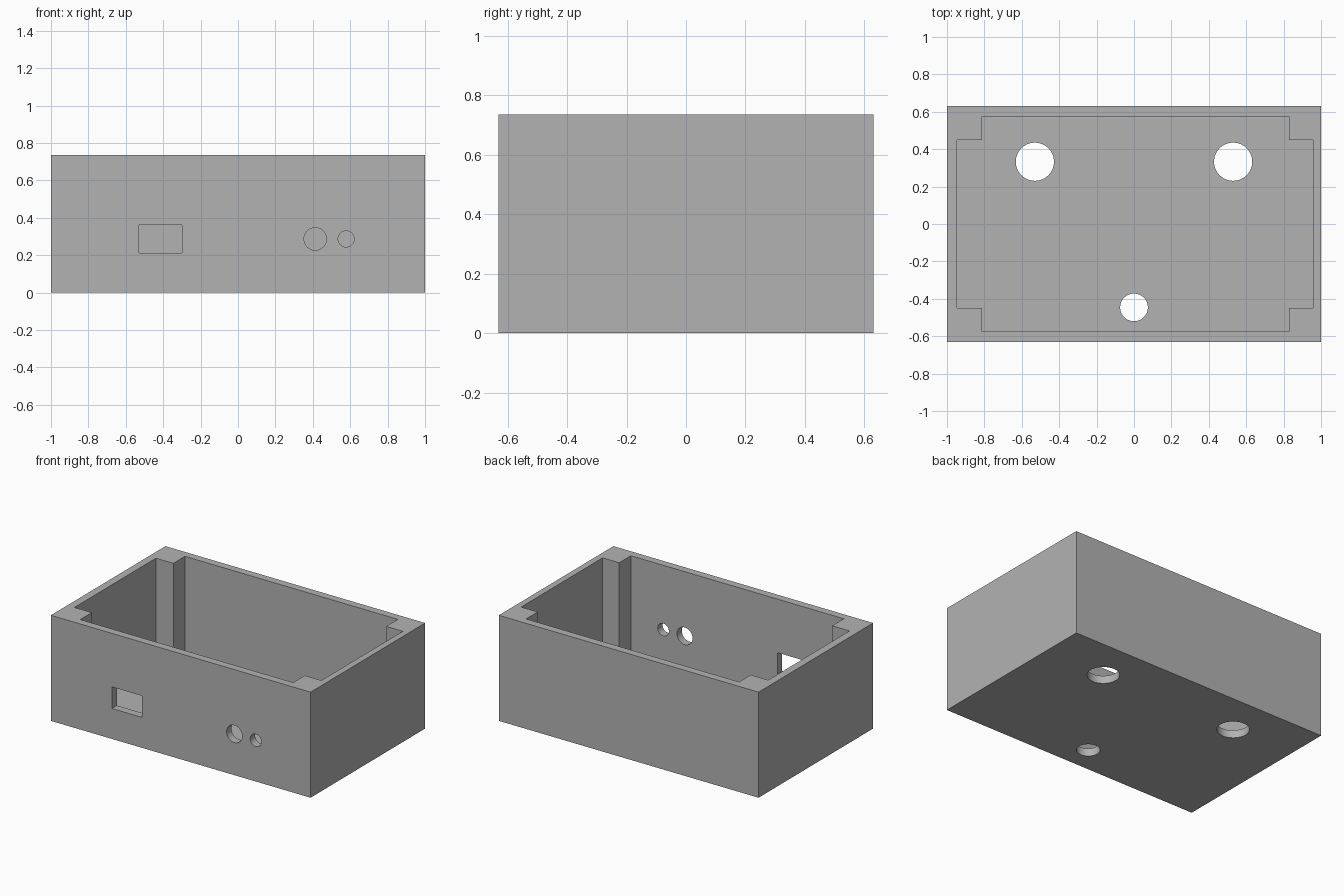
import bpy
import bmesh
from math import pi
from mathutils import Matrix, Vector

cube = bpy.data.objects.get("Cube")
if cube:
    bpy.data.objects.remove(cube, do_unlink=True)

WIDTH, DEPTH, HEIGHT = 2.0, 1.26, 0.735
WALL = 0.054

grey = bpy.data.materials.new("plain grey")
grey.use_nodes = True
grey.diffuse_color = (0.45, 0.45, 0.45, 1)
grey.node_tree.nodes["Principled BSDF"].inputs["Base Color"].default_value = grey.diffuse_color


def make_object(name, bm):
    bmesh.ops.recalc_face_normals(bm, faces=bm.faces[:])
    mesh = bpy.data.meshes.new(name)
    bm.to_mesh(mesh)
    bm.free()
    mesh.materials.append(grey)
    obj = bpy.data.objects.new(name, mesh)
    bpy.context.collection.objects.link(obj)
    return obj


def box(name, low, high):
    low, high = Vector(low), Vector(high)
    bm = bmesh.new()
    matrix = Matrix.Translation((low + high) / 2) @ Matrix.Diagonal((*(high - low), 1))
    bmesh.ops.create_cube(bm, size=1, matrix=matrix)
    return make_object(name, bm)


def cylinder(name, centre, radius, along_y=False):
    bm = bmesh.new()
    turn = Matrix.Rotation(pi / 2 if along_y else 0, 4, "X")
    bmesh.ops.create_cone(bm, cap_ends=True, segments=64, radius1=radius, radius2=radius,
                          depth=0.3, matrix=Matrix.Translation(centre) @ turn)
    return make_object(name, bm)


def cavity():
    # Rectangular pocket with a square step left solid at each corner
    x0, x1, y = -0.946, 0.956, 0.576
    px0, px1, py = -0.812, 0.828, 0.448
    outline = [(px0, -y), (px1, -y), (px1, -py), (x1, -py), (x1, py), (px1, py),
               (px1, y), (px0, y), (px0, py), (x0, py), (x0, -py), (px0, -py)]
    bm = bmesh.new()
    face = bm.faces.new([bm.verts.new((*p, WALL)) for p in outline])
    top = bmesh.ops.extrude_face_region(bm, geom=[face])["geom"]
    bmesh.ops.translate(bm, vec=(0, 0, HEIGHT),
                        verts=[v for v in top if isinstance(v, bmesh.types.BMVert)])
    return make_object("cavity_cutter", bm)


# Open enclosure
case = box("enclosure", (-WIDTH / 2, -DEPTH / 2, 0), (WIDTH / 2, DEPTH / 2, HEIGHT))
cutters = [cavity()]

# Front wall openings: rectangular port and two round ones
cutters.append(box("port_cutter", (-0.53, -0.75, 0.212), (-0.30, -0.5, 0.362)))
for x, radius in ((0.413, 0.06), (0.578, 0.043)):
    cutters.append(cylinder("front_hole_cutter", (x, -DEPTH / 2, 0.287), radius, True))

# Floor holes
for x, y, radius in ((-0.53, 0.333, 0.102), (0.53, 0.333, 0.102), (0, -0.446, 0.074)):
    cutters.append(cylinder("floor_hole_cutter", (x, y, 0), radius))

# Cut everything out and keep only the finished case
for cutter in cutters:
    mod = case.modifiers.new(cutter.name, "BOOLEAN")
    mod.operation = "DIFFERENCE"
    mod.solver = "EXACT"
    mod.object = cutter
bpy.context.view_layer.objects.active = case
case.select_set(True)
for mod in list(case.modifiers):
    bpy.ops.object.modifier_apply(modifier=mod.name)
for cutter in cutters:
    bpy.data.objects.remove(cutter, do_unlink=True)

bpy.ops.object.shade_smooth_by_angle(angle=pi / 6)
